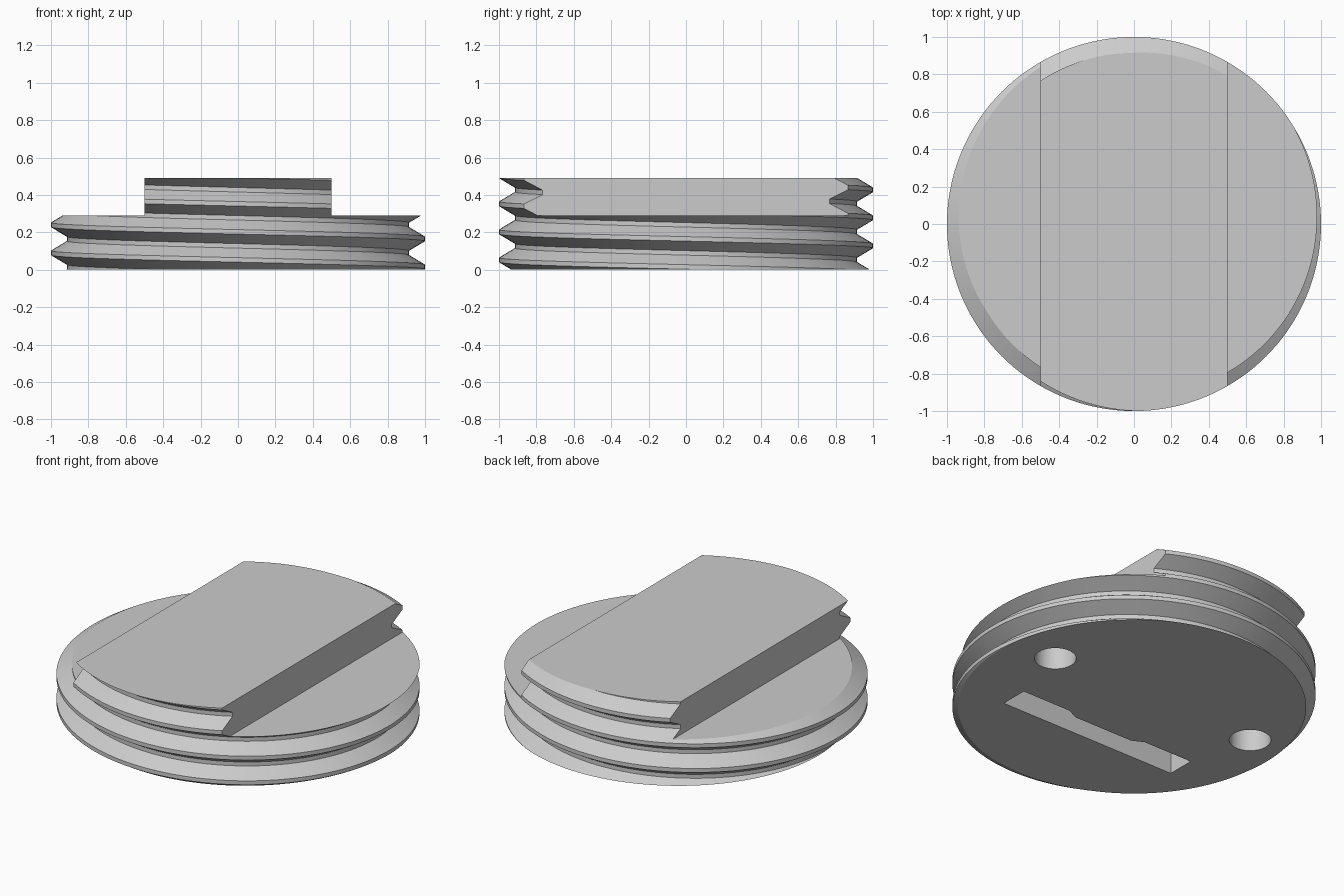
import bpy
import bmesh
import math
from mathutils import Matrix, Vector

cube = bpy.data.objects.get("Cube")
if cube:
    bpy.data.objects.remove(cube, do_unlink=True)

PITCH, CREST, ROOT = 0.15, 1.0, 0.915
TOP, SHOULDER, SLAB = 0.49, 0.29, 0.5
SEGMENTS = 144

grey = bpy.data.materials.new("plain_grey")
grey.use_nodes = True
grey.diffuse_color = (0.6, 0.6, 0.6, 1)
grey.node_tree.nodes["Principled BSDF"].inputs["Base Color"].default_value = (0.6, 0.6, 0.6, 1)


def make_object(name, bm):
    bmesh.ops.recalc_face_normals(bm, faces=bm.faces)
    mesh = bpy.data.meshes.new(name)
    bm.to_mesh(mesh)
    bm.free()
    mesh.materials.append(grey)
    obj = bpy.data.objects.new(name, mesh)
    bpy.context.collection.objects.link(obj)
    return obj


def threaded_disc():
    # One thread tooth: crest flat, flank, root flat, flank
    tooth = [(-0.012, CREST), (0.012, CREST), (0.063, ROOT), (0.087, ROOT)]
    rows = [(n * PITCH + dz, r) for n in range(-3, 6) for dz, r in tooth]
    bm = bmesh.new()
    columns = []
    for i in range(SEGMENTS):
        turn = i / SEGMENTS
        a = turn * math.tau
        rise = 0.165 - PITCH * turn
        columns.append([bm.verts.new((r * math.cos(a), r * math.sin(a), z + rise))
                        for z, r in rows])
    # The last column meets the first one a full pitch lower
    for i in range(SEGMENTS):
        shift = len(tooth) if i == SEGMENTS - 1 else 0
        here, there = columns[i], columns[(i + 1) % SEGMENTS]
        for j in range(shift, len(rows) - 1):
            bm.faces.new((here[j], there[j - shift], there[j + 1 - shift], here[j + 1]))
    # Trim flat at both ends and cap
    for z, normal in ((0, (0, 0, -1)), (TOP, (0, 0, 1))):
        bmesh.ops.bisect_plane(bm, geom=bm.verts[:] + bm.edges[:] + bm.faces[:],
                               plane_co=(0, 0, z), plane_no=normal, clear_outer=True)
    bmesh.ops.remove_doubles(bm, verts=bm.verts, dist=1e-5)
    bmesh.ops.edgeloop_fill(bm, edges=[e for e in bm.edges if e.is_boundary])
    return make_object("threaded_disc", bm)


def prism(name, outline, bottom, top):
    bm = bmesh.new()
    face = bm.faces.new([bm.verts.new((x, y, bottom)) for x, y in outline])
    extruded = bmesh.ops.extrude_face_region(bm, geom=[face])["geom"]
    bmesh.ops.translate(bm, vec=Vector((0, 0, top - bottom)),
                        verts=[v for v in extruded if isinstance(v, bmesh.types.BMVert)])
    return make_object(name, bm)


def circle(x, y, r, n=48):
    return [(x + r * math.cos(math.tau * k / n), y + r * math.sin(math.tau * k / n))
            for k in range(n)]


disc = threaded_disc()
cutters = []

# Side cuts leave a raised slab; round pin holes go in the underside
for side, label in ((1, "left"), (-1, "right")):
    cutters.append(prism(label + "_shoulder_cutter",
                         [(side * SLAB, -1.2), (side * 1.2, -1.2),
                          (side * 1.2, 1.2), (side * SLAB, 1.2)], SHOULDER, 0.8))
    cutters.append(prism(label + "_hole_cutter", circle(side * 0.7, 0.16, 0.115), -0.1, 0.2))

# Slot with a narrowed middle
edge = [(0.6, -0.23), (0.27, -0.23), (0.2, -0.265)]
slot = [(-0.6, -0.4), (0.6, -0.4)] + edge + [(-x, y) for x, y in reversed(edge)]
cutters.append(prism("slot_cutter", slot, -0.1, 0.2))

bpy.context.view_layer.objects.active = disc
disc.select_set(True)
for cutter in cutters:
    cutter.hide_render = True
    mod = disc.modifiers.new(cutter.name, "BOOLEAN")
    mod.operation = "DIFFERENCE"
    mod.solver = "EXACT"
    mod.object = cutter
    bpy.ops.object.modifier_apply(modifier=mod.name)
for cutter in cutters:
    bpy.data.objects.remove(cutter, do_unlink=True)

bpy.ops.object.shade_smooth_by_angle(angle=math.radians(25))
